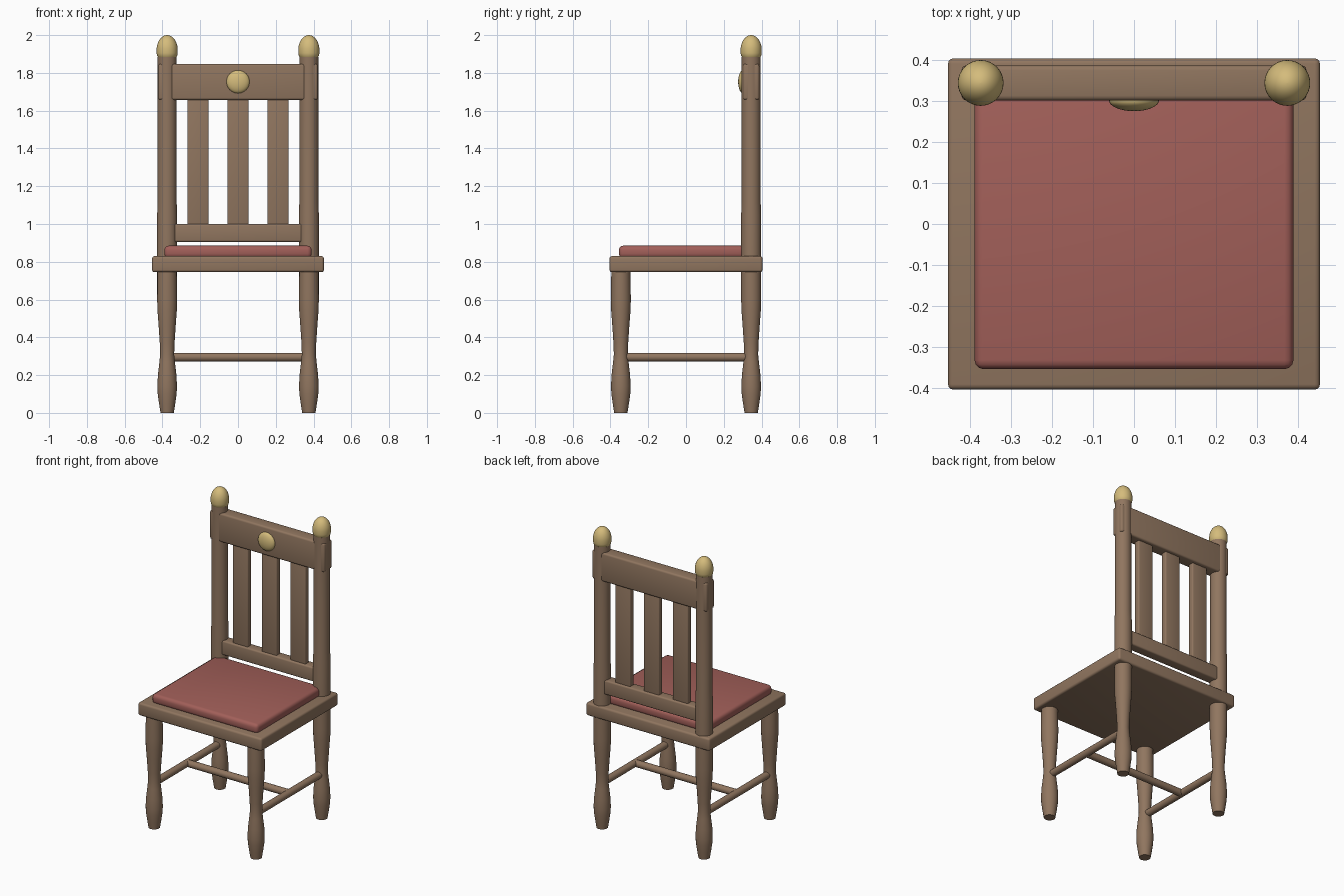
import bpy
import math
from mathutils import Vector

if "Cube" in bpy.data.objects:
    bpy.data.objects.remove(bpy.data.objects["Cube"], do_unlink=True)


def material(name, rgb):
    m = bpy.data.materials.new(name)
    m.use_nodes = True
    m.diffuse_color = (*rgb, 1)
    m.node_tree.nodes["Principled BSDF"].inputs["Base Color"].default_value = (*rgb, 1)
    return m


WOOD = material("brown wood", (0.28, 0.18, 0.115))
FABRIC = material("dull red fabric", (0.36, 0.115, 0.10))
BRASS = material("pale brass", (0.66, 0.50, 0.20))


def finish(name, mat):
    ob = bpy.context.object
    ob.name = name
    ob.data.materials.clear()
    ob.data.materials.append(mat)
    bpy.ops.object.shade_smooth_by_angle(angle=math.radians(40))
    return ob


def box(name, mat, low, high, bevel):
    """Rounded block between two opposite corners."""
    low, high = Vector(low), Vector(high)
    bpy.ops.mesh.primitive_cube_add(size=1, location=(low + high) / 2)
    ob = bpy.context.object
    ob.scale = high - low
    bpy.ops.object.transform_apply(location=False, rotation=False, scale=True)
    mod = ob.modifiers.new("rounded edges", 'BEVEL')
    mod.width, mod.segments = bevel, 3
    bpy.ops.object.modifier_apply(modifier=mod.name)
    return finish(name, mat)


def lathe(name, mat, profile, x, y, sides=32):
    """Turned part from (radius, height) points."""
    verts, faces = [], []
    for r, z in profile:
        for i in range(sides):
            a = math.tau * i / sides
            verts.append((r * math.cos(a), r * math.sin(a), z))
    for k in range(len(profile) - 1):
        for i in range(sides):
            j = (i + 1) % sides
            faces.append((k * sides + i, k * sides + j,
                          (k + 1) * sides + j, (k + 1) * sides + i))
    faces.append(tuple(reversed(range(sides))))
    faces.append(tuple(range(len(verts) - sides, len(verts))))
    me = bpy.data.meshes.new(name)
    me.from_pydata(verts, [], faces)
    ob = bpy.data.objects.new(name, me)
    bpy.context.collection.objects.link(ob)
    ob.location = (x, y, 0)
    bpy.ops.object.select_all(action='DESELECT')
    ob.select_set(True)
    bpy.context.view_layer.objects.active = ob
    return finish(name, mat)


def rod(name, x, y, length, rotation):
    bpy.ops.mesh.primitive_cylinder_add(vertices=20, radius=0.023, depth=length,
                                        location=(x, y, 0.295), rotation=rotation)
    return finish(name, WOOD)


LEG_X, LEG_Y = 0.375, 0.345
foot = [(0.035, 0), (0.043, 0.05), (0.050, 0.10), (0.052, 0.14), (0.049, 0.20),
        (0.041, 0.27), (0.037, 0.31), (0.039, 0.37), (0.045, 0.46),
        (0.051, 0.54), (0.053, 0.60)]
front_leg = foot + [(0.050, 0.76)]
back_post = foot + [(0.053, 1.05), (0.050, 1.12), (0.050, 1.885)]

# Egg-shaped finial: short flare, then a dome
finial = [(0.046, 1.88), (0.053, 1.89), (0.056, 1.905)]
for i in range(1, 13):
    a = math.pi / 2 * i / 12
    finial.append((max(0.056 * math.cos(a), 0.0005), 1.92 + 0.08 * math.sin(a)))

# Legs, back posts, finials and side stretchers
for side, x in (("left", LEG_X), ("right", -LEG_X)):
    lathe("front_leg_" + side, WOOD, front_leg, x, -LEG_Y)
    lathe("back_post_" + side, WOOD, back_post, x, LEG_Y)
    lathe("finial_" + side, BRASS, finial, x, LEG_Y)
    rod("side_stretcher_" + side, x, 0, 2 * LEG_Y, (math.pi / 2, 0, 0))
rod("cross_stretcher", 0, 0, 2 * LEG_X, (0, math.pi / 2, 0))

# Seat and cushion
box("seat", WOOD, (-0.455, -0.405, 0.745), (0.455, 0.405, 0.83), 0.013)
box("cushion", FABRIC, (-0.39, -0.355, 0.82), (0.39, 0.335, 0.885), 0.022)

# Back rails and slats
box("top_rail", WOOD, (-0.422, 0.302, 1.657), (0.422, 0.388, 1.848), 0.012)
box("bottom_rail", WOOD, (-0.385, 0.311, 0.905), (0.385, 0.379, 1.0), 0.01)
for i in (-1, 0, 1):
    x = 0.212 * i
    box("back_slat", WOOD, (x - 0.056, 0.325, 0.98), (x + 0.056, 0.365, 1.68), 0.007)

# Brass boss on the top rail
bpy.ops.mesh.primitive_uv_sphere_add(segments=32, ring_count=16, radius=1,
                                     location=(0, 0.302, 1.753))
bpy.context.object.scale = (0.061, 0.026, 0.061)
bpy.ops.object.transform_apply(location=False, rotation=False, scale=True)
finish("brass_boss", BRASS)
